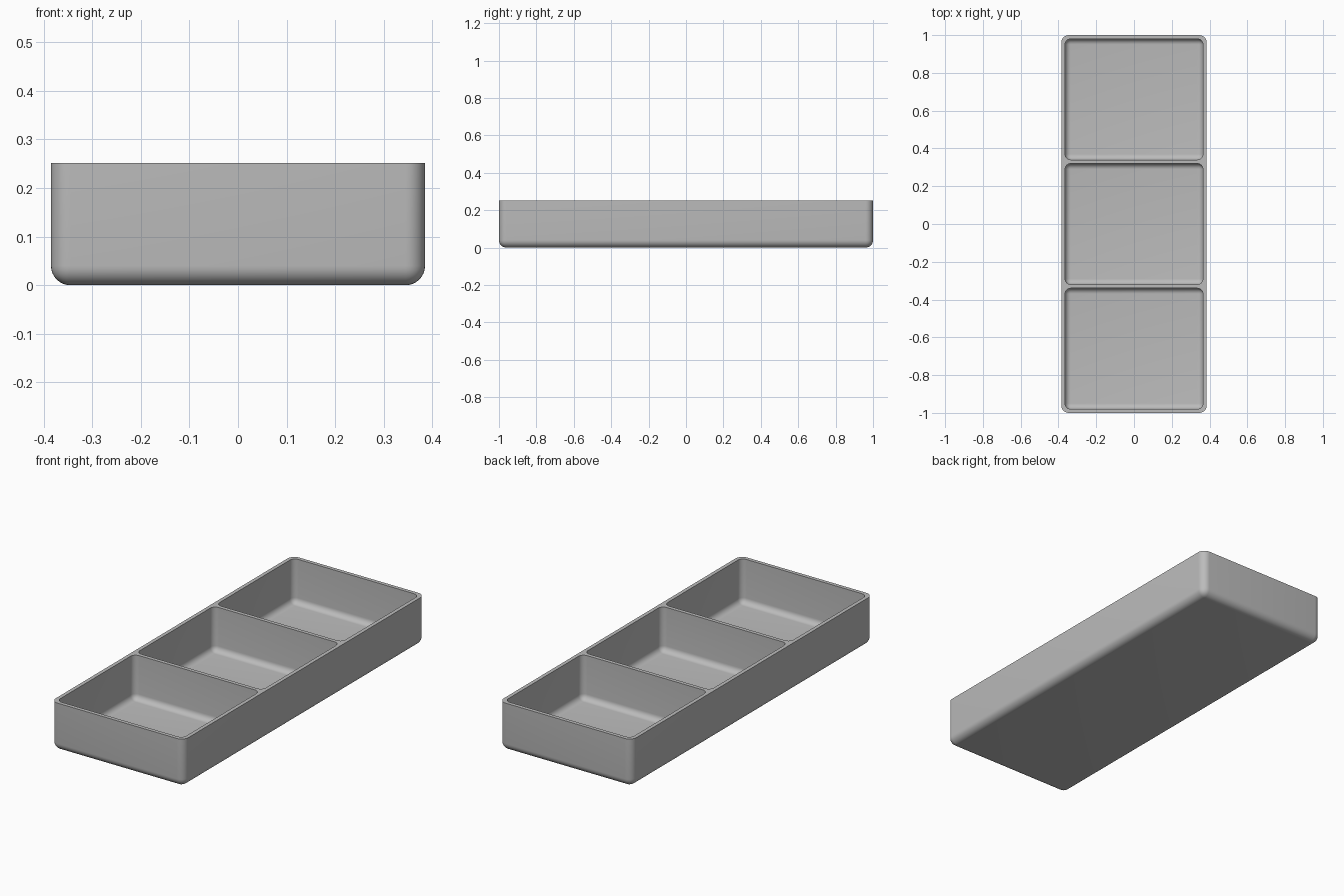
import bpy, bmesh, math
from mathutils import Matrix, Vector

if "Cube" in bpy.data.objects:
    bpy.data.objects.remove(bpy.data.objects["Cube"])

WIDTH, LENGTH, HEIGHT = 0.77, 2.0, 0.252
WALL, RADIUS = 0.02, 0.04
POCKETS = 3

grey = bpy.data.materials.new("plain_grey")
grey.use_nodes = True
colour = (0.5, 0.5, 0.5, 1)
grey.diffuse_color = colour
grey.node_tree.nodes["Principled BSDF"].inputs["Base Color"].default_value = colour


def rounded_tub(name, size, centre_y, bottom, radius):
    """Solid block with rounded sides and bottom, and a sharp top edge."""
    bm = bmesh.new()
    bmesh.ops.create_cube(bm, size=1)
    bmesh.ops.transform(bm, verts=bm.verts, matrix=Matrix.Translation(
        (0, centre_y, bottom + size[2] / 2)) @ Matrix.Diagonal((*size, 1)))
    top = bottom + size[2] - 1e-4
    edges = [e for e in bm.edges if not all(v.co.z > top for v in e.verts)]
    bmesh.ops.bevel(bm, geom=edges, offset=radius, segments=8,
                    profile=0.5, affect='EDGES')
    mesh = bpy.data.meshes.new(name)
    bm.to_mesh(mesh)
    bm.free()
    mesh.materials.append(grey)
    obj = bpy.data.objects.new(name, mesh)
    bpy.context.collection.objects.link(obj)
    return obj


# Outer body
tray = rounded_tub("divided_tray", (WIDTH, LENGTH, HEIGHT), 0, 0, RADIUS)

# Compartments, evenly spaced with one wall thickness between them
pitch = (LENGTH - WALL) / POCKETS
cutters = []
for i in range(POCKETS):
    size = (WIDTH - 2 * WALL, pitch - WALL, HEIGHT)
    y = (i - (POCKETS - 1) / 2) * pitch
    cutter = rounded_tub("compartment_cutter", size, y, WALL, RADIUS - 0.01)
    cutter.hide_render = True
    cutters.append(cutter)
    cut = tray.modifiers.new("compartment", 'BOOLEAN')
    cut.operation, cut.solver, cut.object = 'DIFFERENCE', 'EXACT', cutter

# Bake the cuts and drop the helpers
graph = bpy.context.evaluated_depsgraph_get()
baked = bpy.data.meshes.new_from_object(tray.evaluated_get(graph))
tray.modifiers.clear()
tray.data = baked
for cutter in cutters:
    bpy.data.objects.remove(cutter)

# Smooth rounds, crisp rim
bpy.ops.object.select_all(action='DESELECT')
tray.select_set(True)
bpy.context.view_layer.objects.active = tray
bpy.ops.object.shade_smooth_by_angle(angle=math.radians(30))
